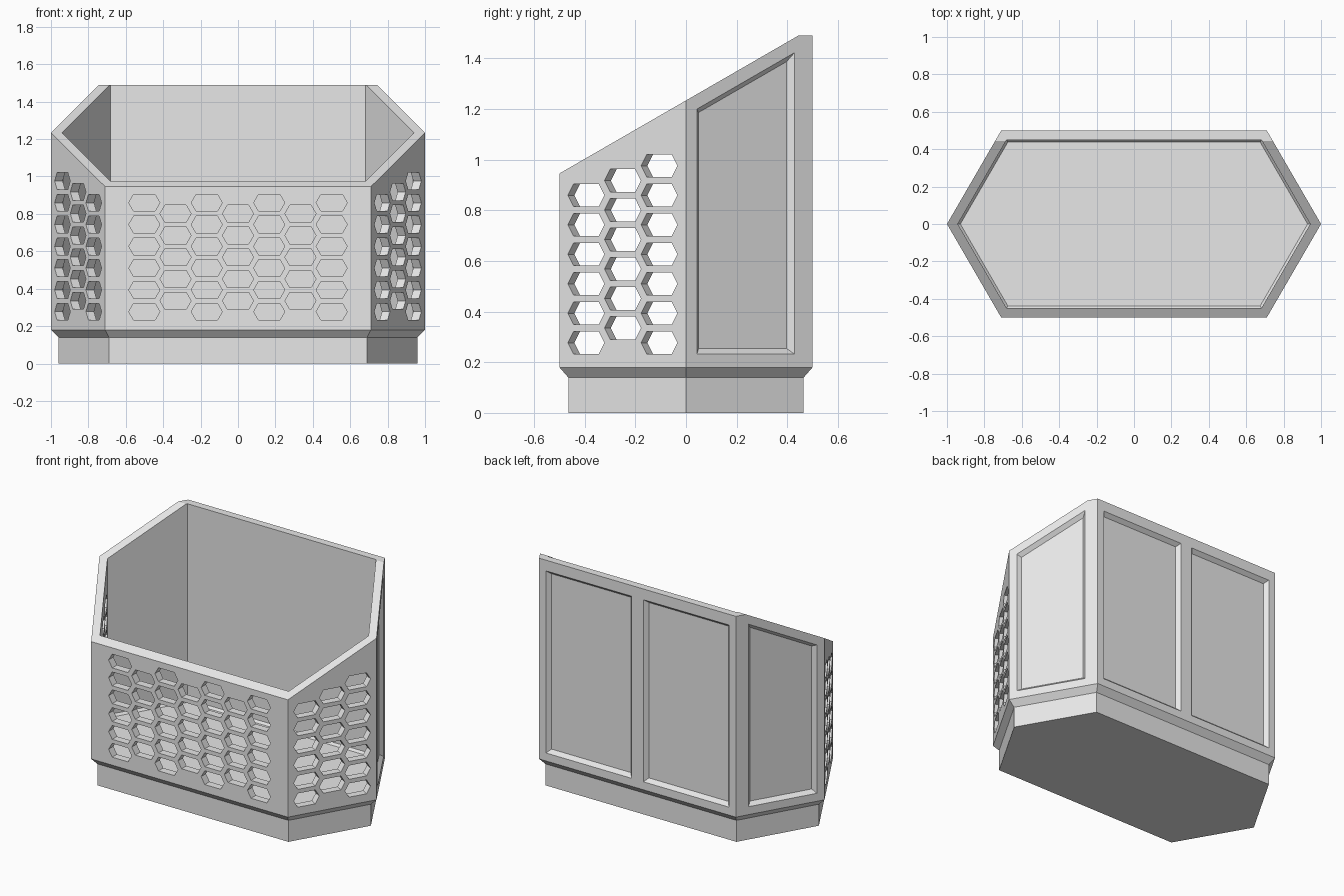
import bpy
import bmesh
from mathutils import Vector

if "Cube" in bpy.data.objects:
    bpy.data.objects.remove(bpy.data.objects["Cube"])

UP = Vector((0, 0, 1))
# Plan of the bin, counter-clockwise from the front edge
PLAN = [(-0.71, -0.5), (0.71, -0.5), (1, 0), (0.71, 0.5), (-0.71, 0.5), (-1, 0)]
TOP, MID, SLOPE = 1.49, 1.234, 0.577      # back height, rim height at y=0, rim slope

grey = bpy.data.materials.new("light grey plastic")
grey.use_nodes = True
grey.diffuse_color = (0.8, 0.8, 0.8, 1)
grey.node_tree.nodes["Principled BSDF"].inputs["Base Color"].default_value = (0.8, 0.8, 0.8, 1)


def inset(poly, d):
    """Move every side of a convex counter-clockwise polygon inward by d."""
    pts = [Vector(p) for p in poly]
    out = []
    for i, p in enumerate(pts):
        a = (p - pts[i - 1]).normalized()
        b = (pts[(i + 1) % len(pts)] - p).normalized()
        na, nb = Vector((-a.y, a.x)), Vector((-b.y, b.x))
        out.append(p + (na + nb) * d / (1 + na.dot(nb)))
    return out


def loft(bm, rings):
    """Closed solid through a list of matching rings of 3D points."""
    loops = [[bm.verts.new(p) for p in ring] for ring in rings]
    n = len(loops[0])
    for low, high in zip(loops, loops[1:]):
        for i in range(n):
            j = (i + 1) % n
            bm.faces.new((low[i], low[j], high[j], high[i]))
    bm.faces.new(loops[0][::-1])
    bm.faces.new(loops[-1])


def plan_ring(d, z):
    return [p.to_3d() + UP * z for p in inset(PLAN, d)]


def finish(name, bm):
    bmesh.ops.recalc_face_normals(bm, faces=bm.faces)
    mesh = bpy.data.meshes.new(name)
    bm.to_mesh(mesh)
    bm.free()
    mesh.materials.append(grey)
    obj = bpy.data.objects.new(name, mesh)
    bpy.context.collection.objects.link(obj)
    return obj


def on_wall(index, poly, depth):
    """Place a (sideways, height) polygon on one wall, pushed outward by depth."""
    a = Vector(PLAN[index]).to_3d()
    b = Vector(PLAN[(index + 1) % len(PLAN)]).to_3d()
    along = (b - a).normalized()
    out = along.cross(UP)
    return [(a + b) / 2 + along * u + UP * z + out * depth for u, z in poly]


# Outer shell with a stepped plinth, sliced to a sloping rim
bm = bmesh.new()
loft(bm, [plan_ring(0.035, 0), plan_ring(0.035, 0.14), plan_ring(0, 0.18), plan_ring(0, TOP)])
cut = bmesh.ops.bisect_plane(bm, geom=bm.verts[:] + bm.edges[:] + bm.faces[:],
                             plane_co=(0, 0, MID), plane_no=(0, -SLOPE, 1), clear_outer=True)
rim = [e for e in cut["geom_cut"] if isinstance(e, bmesh.types.BMEdge)]
bmesh.ops.contextual_create(bm, geom=rim)
body = finish("bin_body", bm)

# Inner cavity with a small chamfer around the floor
bm = bmesh.new()
loft(bm, [plan_ring(0.062, 0.2), plan_ring(0.05, 0.215), plan_ring(0.05, 1.8)])
cavity = finish("cavity_cutter", bm)

# Honeycomb holes: columns of stretched hexagons, every other one half a row up
PITCH, ROW, FIRST = 0.167, 0.1165, 0.277
bm = bmesh.new()


def hole_column(wall, column, rows, raised):
    for r in range(rows):
        u, z = column * PITCH, FIRST + ROW * (r + raised / 2)
        hexagon = [(u - 0.083, z), (u - 0.057, z - 0.045), (u + 0.057, z - 0.045),
                   (u + 0.083, z), (u + 0.057, z + 0.045), (u - 0.057, z + 0.045)]
        loft(bm, [on_wall(wall, hexagon, -0.08), on_wall(wall, hexagon, 0.03)])


for column in range(-3, 4):
    raised = column % 2 == 0
    hole_column(0, column, 5 if raised else 6, raised)
for wall, side in ((1, 1), (5, -1)):
    hole_column(wall, -side, 6, False)
    hole_column(wall, 0, 6, True)
    hole_column(wall, side, 7, False)
holes = finish("hole_cutter", bm)

# Recessed panels with bevelled borders on the back and rear sides
bm = bmesh.new()
BEVEL, DEPTH, SILL = 0.022, 0.025, 0.232


def panel(wall, poly):
    loft(bm, [on_wall(wall, inset(poly, BEVEL), -DEPTH),
              on_wall(wall, inset(poly, -BEVEL), DEPTH)])


for u in (-0.66, 0.043):
    panel(3, [(u, SILL), (u + 0.617, SILL), (u + 0.617, 1.42), (u, 1.42)])
side_panel = [(-0.239, SILL), (0.207, SILL), (0.207, 1.423), (-0.239, 1.2)]
panel(2, side_panel)
panel(4, [(-u, z) for u, z in reversed(side_panel)])
panels = finish("panel_cutter", bm)

# Carve the shell and discard the cutters
bpy.context.view_layer.objects.active = body
for cutter in (cavity, holes, panels):
    mod = body.modifiers.new(cutter.name, "BOOLEAN")
    mod.operation = "DIFFERENCE"
    mod.solver = "EXACT"
    mod.object = cutter
    cutter.hide_render = True
    bpy.ops.object.modifier_apply(modifier=mod.name)
    bpy.data.objects.remove(cutter)
